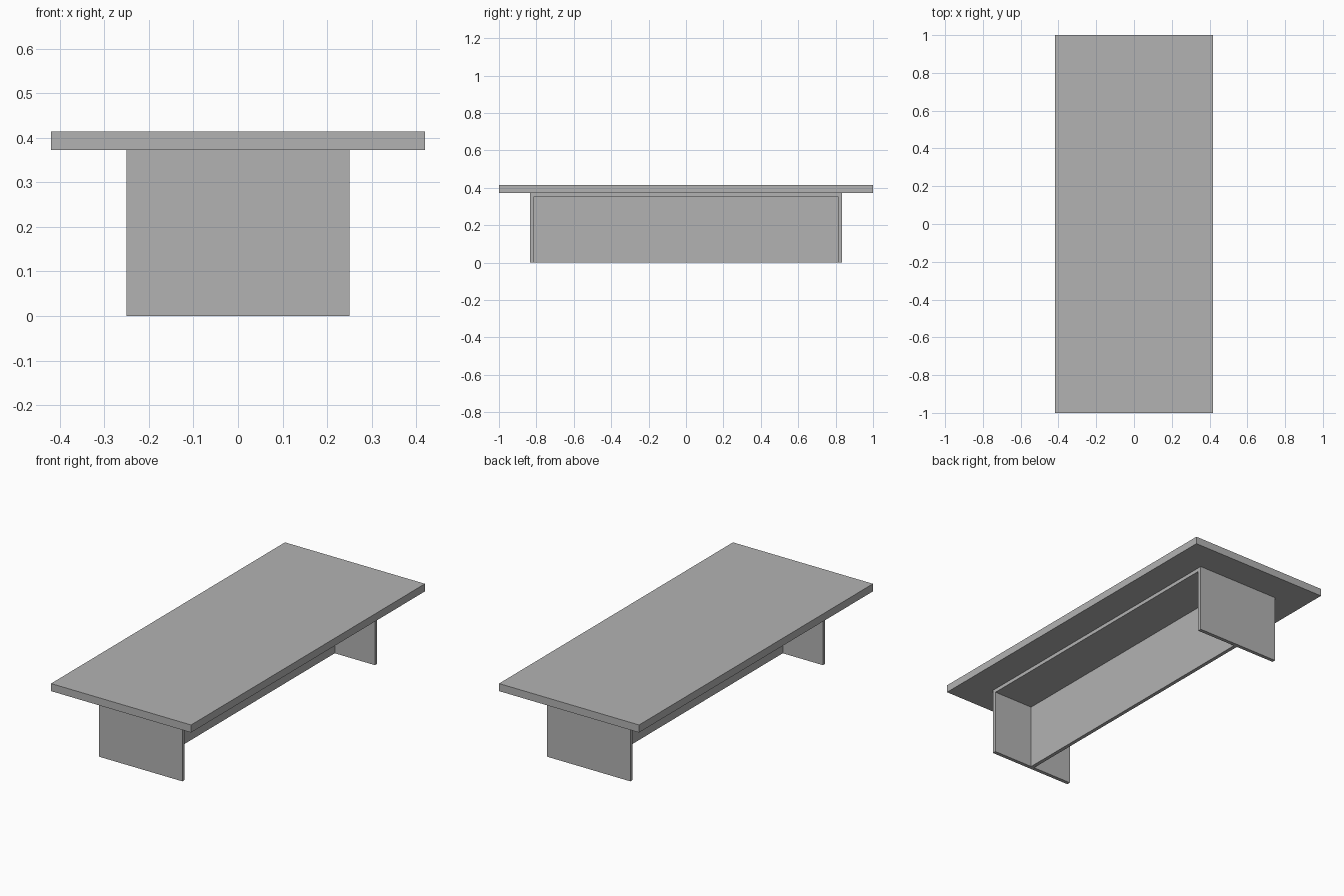
import bpy

# Remove the default object
cube = bpy.data.objects.get("Cube")
if cube:
    bpy.data.objects.remove(cube, do_unlink=True)

# Single grey finish
GREY = (0.45, 0.45, 0.45, 1.0)
grey = bpy.data.materials.new("plain grey")
grey.use_nodes = True
grey.diffuse_color = GREY
for node in grey.node_tree.nodes:
    if node.type == 'BSDF_PRINCIPLED':
        node.inputs["Base Color"].default_value = GREY


def board(name, size, centre_y, bottom):
    """Flat rectangular board resting at height bottom."""
    bpy.ops.mesh.primitive_cube_add(size=1, location=(0, centre_y, bottom + size[2] / 2))
    obj = bpy.context.object
    obj.name = name
    obj.scale = size
    bpy.ops.object.transform_apply(location=False, rotation=False, scale=True)
    obj.data.materials.append(grey)
    return obj


HALF_SPAN = 0.833     # outer face of the end panels
THICK = 0.02          # thickness of the base boards
BASE_WIDTH = 0.5
BASE_HEIGHT = 0.373
inner_length = 2 * (HALF_SPAN - THICK)

# Table top
board("table_top", (0.838, 2.0, 0.041), 0, BASE_HEIGHT)

# Upright panel at each end
for name, side in (("front_leg_panel", -1), ("back_leg_panel", 1)):
    board(name, (BASE_WIDTH, THICK, BASE_HEIGHT), side * (HALF_SPAN - THICK / 2), 0)

# Support board under the top, and the central spine below it
board("support_board", (BASE_WIDTH, inner_length, THICK), 0, BASE_HEIGHT - THICK)
board("central_spine", (THICK, inner_length, BASE_HEIGHT - THICK), 0, 0)
